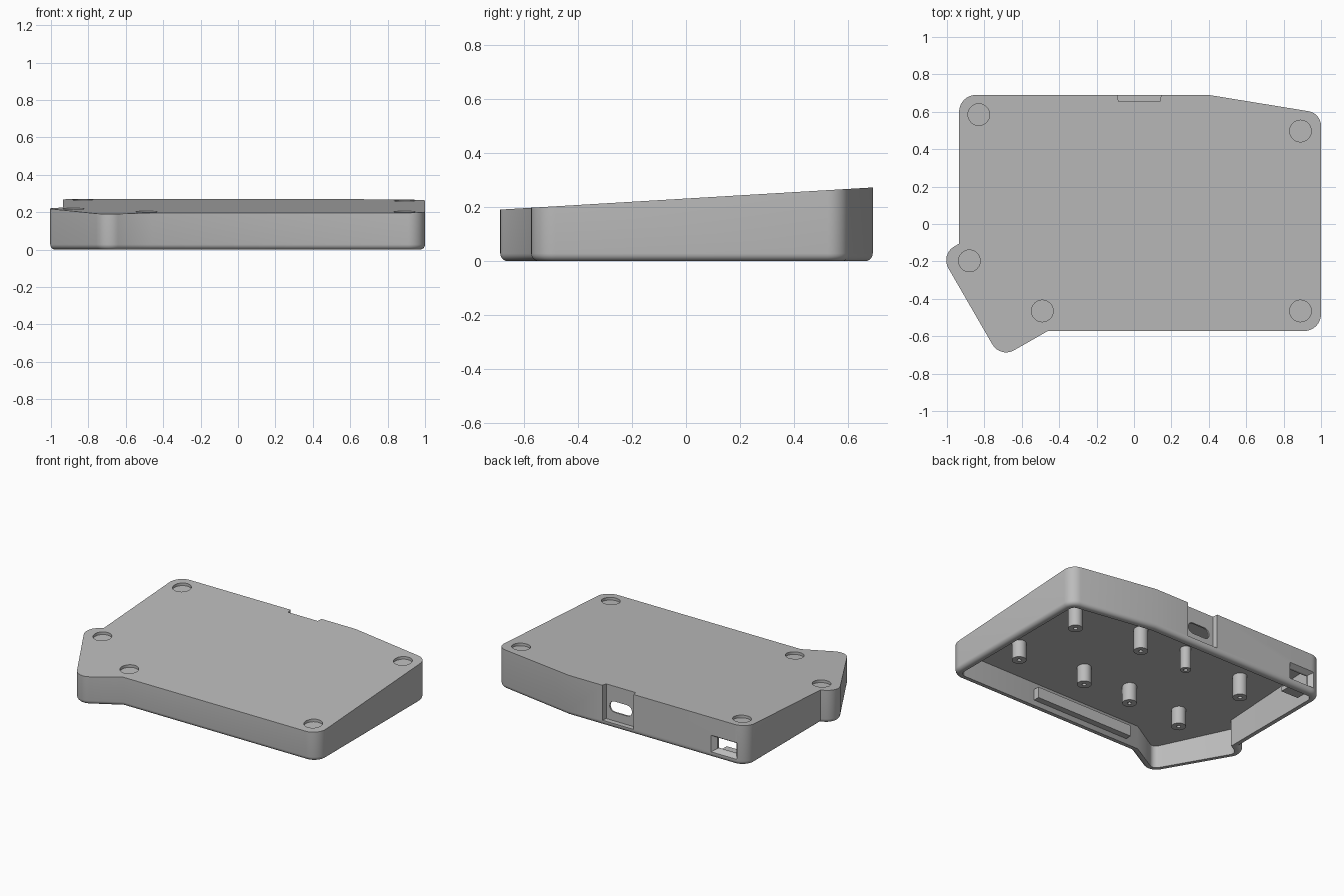
import bpy, bmesh, math
from mathutils import Vector

if "Cube" in bpy.data.objects:
    bpy.data.objects.remove(bpy.data.objects["Cube"])

SLOPE, MID = 0.0594, 0.231      # tilted plate: z = MID + SLOPE * y
WALL, PLATE = 0.045, 0.04

grey = bpy.data.materials.new("light_grey")
grey.diffuse_color = (0.5, 0.5, 0.5, 1)
grey.use_nodes = True
grey.node_tree.nodes["Principled BSDF"].inputs["Base Color"].default_value = grey.diffuse_color


def loft(name, loops):
    """Bridge loops of equal length and cap both ends."""
    bm = bmesh.new()
    rings = [[bm.verts.new(p) for p in lp] for lp in loops]
    n = len(rings[0])
    for a, b in zip(rings, rings[1:]):
        for i in range(n):
            j = (i + 1) % n
            bm.faces.new((a[i], a[j], b[j], b[i]))
    bm.faces.new(rings[0][::-1])
    bm.faces.new(rings[-1])
    bmesh.ops.recalc_face_normals(bm, faces=bm.faces)
    me = bpy.data.meshes.new(name)
    bm.to_mesh(me)
    bm.free()
    me.materials.append(grey)
    ob = bpy.data.objects.new(name, me)
    bpy.context.collection.objects.link(ob)
    return ob


def smooth(ob):
    bpy.ops.object.select_all(action='DESELECT')
    ob.select_set(True)
    bpy.context.view_layer.objects.active = ob
    bpy.ops.object.shade_smooth_by_angle(angle=math.radians(30))


def cut(ob, cutter):
    mod = ob.modifiers.new("cut", 'BOOLEAN')
    mod.operation, mod.solver, mod.object = 'DIFFERENCE', 'EXACT', cutter
    bpy.context.view_layer.objects.active = ob
    bpy.ops.object.modifier_apply(modifier=mod.name)
    bpy.data.objects.remove(cutter)


def plate_z(y):
    return MID + SLOPE * y


def circle(x, y, r, zf, n=32):
    pts = [(x + r * math.cos(2 * math.pi * i / n), y + r * math.sin(2 * math.pi * i / n)) for i in range(n)]
    return [(px, py, zf(py)) for px, py in pts]


def rect_xz(x, z, w, h, y):
    return [(x + sx * w / 2, y, z + sz * h / 2) for sx, sz in ((-1, -1), (1, -1), (1, 1), (-1, 1))]


# Case outline: corner x, y, radius (counter-clockwise)
CORNERS = [(1, -0.572, 0.09), (1, 0.592, 0.08), (0.4, 0.69, 0), (-0.935, 0.69, 0.09),
           (-0.935, -0.105, 0), (-1.035, -0.163, 0.085), (-0.715, -0.717, 0.085), (-0.46, -0.572, 0)]


def outline(d, seg=10):
    """Rounded outline moved inward by d."""
    out, n = [], len(CORNERS)
    for i, (x, y, r) in enumerate(CORNERS):
        p = Vector((x, y))
        a = (p - Vector(CORNERS[i - 1][:2])).normalized()
        b = (Vector(CORNERS[(i + 1) % n][:2]) - p).normalized()
        na, nb = Vector((-a.y, a.x)), Vector((-b.y, b.x))
        q = p + (na + nb) * d / (1 + na.dot(nb))
        if r == 0:
            out.append(q)
            continue
        r -= d
        c = q + (na + nb) * r / (1 + na.dot(nb))
        total = na.angle(nb)
        a0 = math.atan2(-na.y, -na.x)
        for k in range(seg + 1):
            t = a0 + total * k / seg
            out.append(c + Vector((math.cos(t), math.sin(t))) * r)
    return out


# Hollow case with rounded rim, open underneath
loops = [[(p.x, p.y, plate_z(p.y)) for p in outline(0)]]
R = 0.028
for k in range(6):
    t = k / 5 * math.pi / 2
    loops.append([(p.x, p.y, R - R * math.sin(t)) for p in outline(R - R * math.cos(t))])
loops.append([(p.x, p.y, 0) for p in outline(WALL)])
loops.append([(p.x, p.y, plate_z(p.y) - PLATE) for p in outline(WALL)])
case = loft("case", loops)

# Round recesses for feet
for x, y in ((-0.83, 0.585), (0.89, 0.497), (-0.88, -0.197), (-0.49, -0.465), (0.89, -0.465)):
    cut(case, loft("foot_cutter", [circle(x, y, 0.058, lambda v, o=o: plate_z(v) + o) for o in (-0.018, 0.05)]))

# Cable notch in the back wall, with slot opening
cut(case, loft("notch_cutter", [rect_xz(0.028, 0.24, 0.222, 0.41, 0.656), rect_xz(0.028, 0.24, 0.245, 0.41, 0.72)]))
slot = []
for sx in (1, -1):
    for k in range(9):
        t = -math.pi / 2 + math.pi * k / 8
        slot.append((0.03 + sx * (0.047 + 0.037 * math.cos(t)), 0.13 + sx * 0.037 * math.sin(t)))
cut(case, loft("slot_cutter", [[(x, y, z) for x, z in slot] for y in (0.6, 0.7)]))

# Flared socket opening near the back corner
cut(case, loft("socket_cutter", [rect_xz(-0.77, 0.095, w, h, y) for w, h, y in
                                 ((0.14, 0.075, 0.6), (0.14, 0.075, 0.66), (0.215, 0.125, 0.70))]))
smooth(case)

# Standoff posts with pilot holes
POSTS = [(0.72, -0.24, 0.045), (0.705, 0.28, 0.045), (0.218, 0.325, 0.045), (-0.142, 0.325, 0.034),
         (0.222, -0.212, 0.045), (-0.14, -0.21, 0.045), (-0.615, 0.28, 0.045), (-0.556, -0.236, 0.045)]
for i, (x, y, r) in enumerate(POSTS):
    root = lambda v: plate_z(v) - PLATE + 0.01
    smooth(loft(f"standoff_{i + 1}", [circle(x, y, r, root, 24), circle(x, y, r, lambda v: 0.06, 24),
                                      circle(x, y, 0.013, lambda v: 0.06, 24),
                                      circle(x, y, 0.013, lambda v: 0.14, 24)]))

# Support rail on the front wall and small shelf under the socket
loft("front_rail", [rect_xz(-0.01, 0.075, 0.74, 0.075, y) for y in (-0.54, -0.485)])
loft("socket_shelf", [rect_xz(-0.77, 0.025, 0.13, 0.03, y) for y in (0.57, 0.66)])
